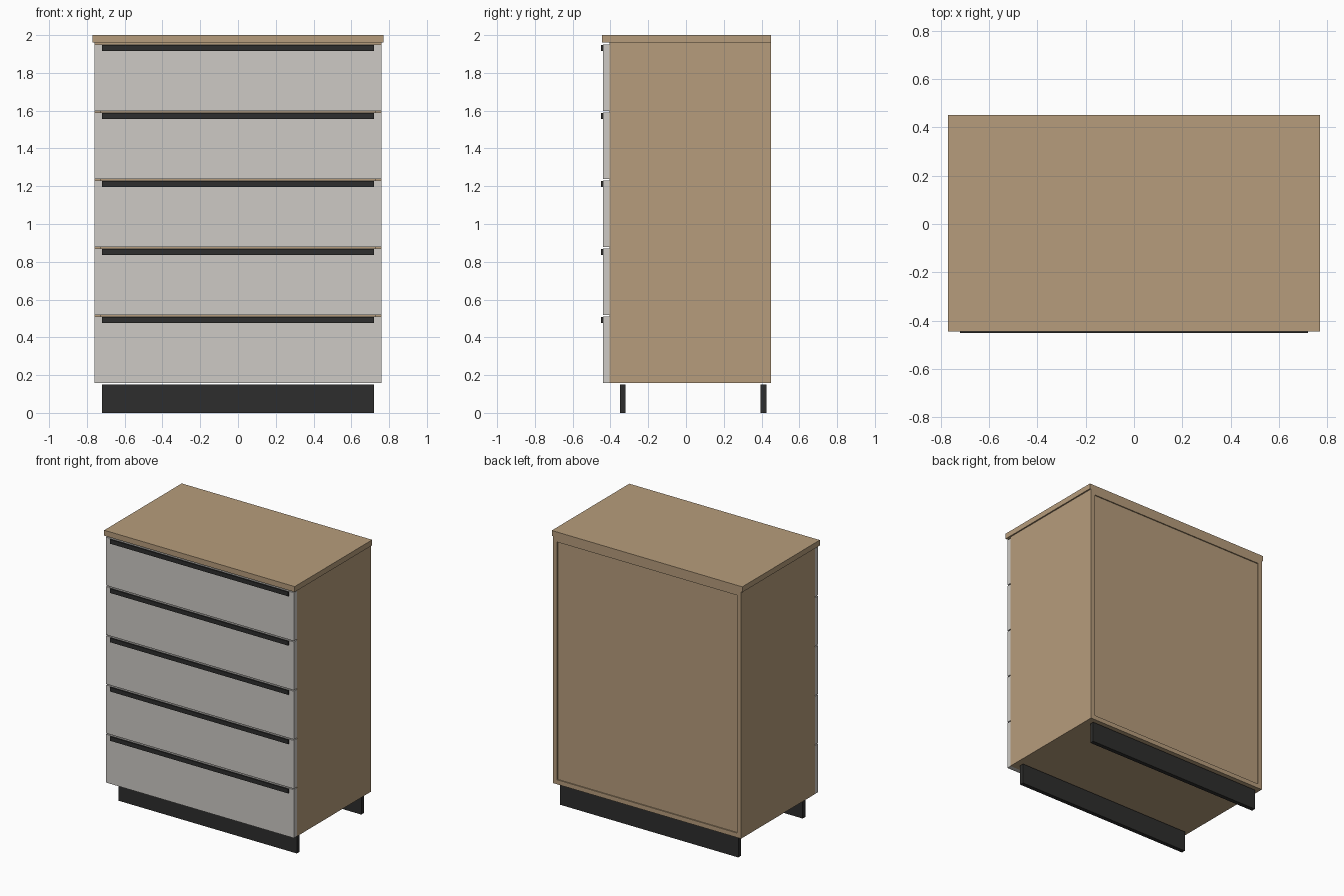
import bpy
import bmesh
from mathutils import Vector

if "Cube" in bpy.data.objects:
    bpy.data.objects.remove(bpy.data.objects["Cube"])


def material(name, color):
    m = bpy.data.materials.new(name)
    m.diffuse_color = (*color, 1.0)
    m.use_nodes = True
    m.node_tree.nodes["Principled BSDF"].inputs["Base Color"].default_value = m.diffuse_color
    return m


wood = material("oak", (0.47, 0.335, 0.2))
pale = material("pale_front", (0.61, 0.59, 0.56))
dark = material("dark_metal", (0.027, 0.027, 0.026))


def box(name, x, y, z, mat):
    """Axis-aligned box from (min, max) ranges."""
    bm = bmesh.new()
    bmesh.ops.create_cube(bm, size=1.0)
    bmesh.ops.scale(bm, vec=(x[1] - x[0], y[1] - y[0], z[1] - z[0]), verts=bm.verts)
    me = bpy.data.meshes.new(name)
    bm.to_mesh(me)
    bm.free()
    me.materials.append(mat)
    ob = bpy.data.objects.new(name, me)
    ob.location = Vector((sum(x), sum(y), sum(z))) / 2
    bpy.context.collection.objects.link(ob)
    return ob


W, T = 0.76, 0.033              # carcass half width, panel thickness
FRONT, BACK = -0.405, 0.45      # carcass depth
BOTTOM, TOP = 0.157, 1.96       # carcass height
IN = W - T

# Carcass: side panels, floor, top rail and slightly recessed back
box("left_side_panel", (-W, -IN), (FRONT, BACK), (BOTTOM, TOP), wood)
box("right_side_panel", (IN, W), (FRONT, BACK), (BOTTOM, TOP), wood)
box("bottom_panel", (-IN, IN), (FRONT, BACK), (BOTTOM, BOTTOM + T), wood)
box("upper_panel", (-IN, IN), (FRONT, BACK), (TOP - T, TOP), wood)
box("back_panel", (-IN, IN), (BACK - 0.025, BACK - 0.008), (BOTTOM + T, TOP - T), wood)

# Overhanging worktop
box("top_slab", (-0.77, 0.77), (-0.445, BACK), (TOP, 2.0), wood)

# Five drawer fronts, each with a long bar handle along its upper edge
for i in range(5):
    z0 = BOTTOM + 0.36 * i
    z1 = z0 + 0.353
    box(f"drawer_front_{i + 1}", (-0.759, 0.759), (-0.439, FRONT), (z0, z1), pale)
    box(f"drawer_handle_{i + 1}", (-0.72, 0.72), (-0.45, -0.438), (z1 - 0.033, z1 - 0.002), dark)

# Plinth boards
box("front_plinth", (-0.72, 0.72), (-0.349, -0.319), (0.0, 0.15), dark)
box("back_plinth", (-0.72, 0.72), (0.395, 0.425), (0.0, 0.15), dark)
